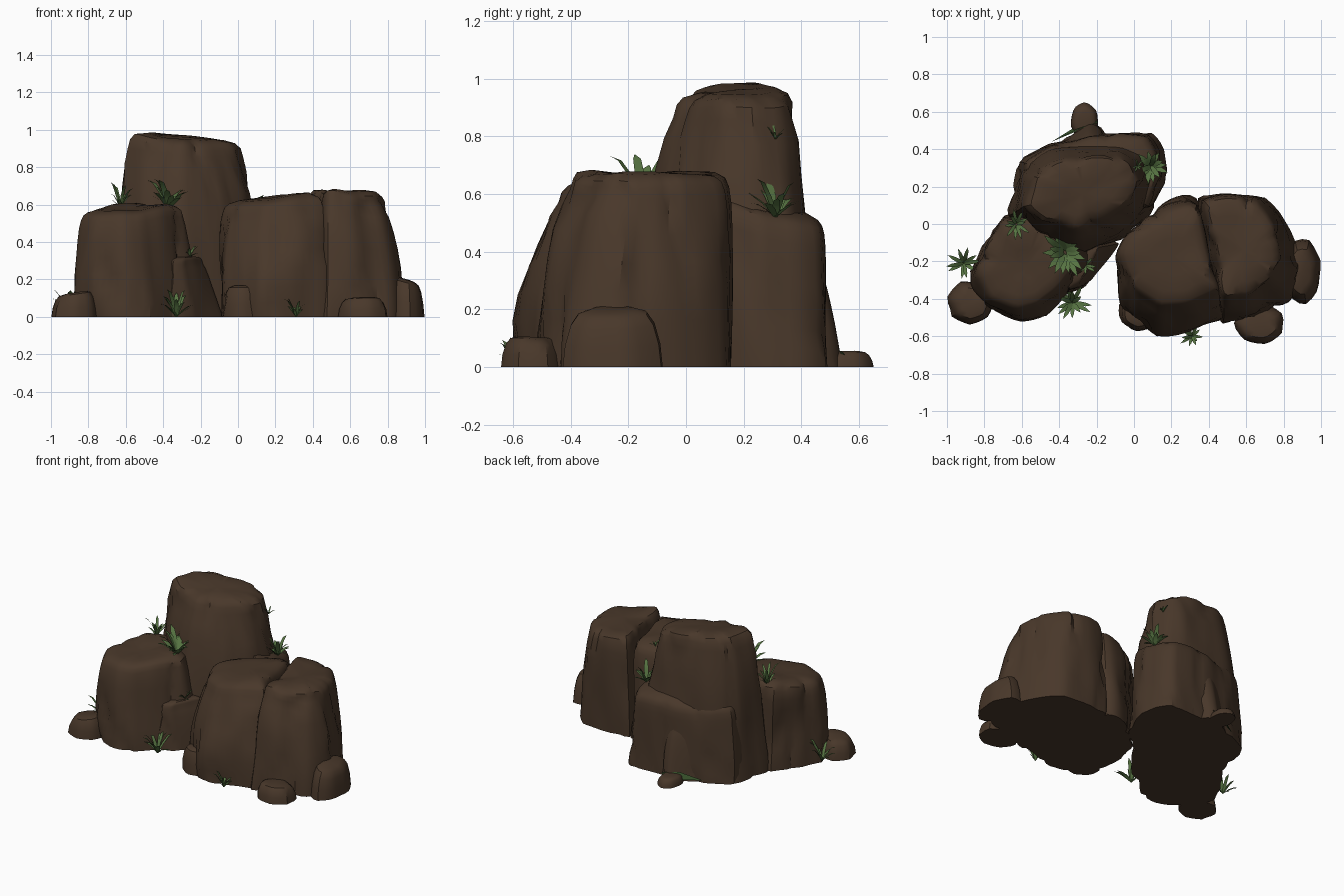
import bpy, bmesh, math, random
from mathutils import Vector, noise

cube = bpy.data.objects.get("Cube")
if cube:
    bpy.data.objects.remove(cube, do_unlink=True)
random.seed(4)


def material(name, rgb):
    mat = bpy.data.materials.new(name)
    mat.use_nodes = True
    mat.diffuse_color = (*rgb, 1)
    shader = next(n for n in mat.node_tree.nodes if n.type == 'BSDF_PRINCIPLED')
    shader.inputs["Base Color"].default_value = (*rgb, 1)
    shader.inputs["Roughness"].default_value = 0.9
    return mat


STONE = material("brown stone", (0.066, 0.039, 0.023))
LEAF = material("leaf green", (0.095, 0.175, 0.055))
MOSS = material("moss green", (0.04, 0.085, 0.025))


def finish(name, bm, mat, angle=35):
    mesh = bpy.data.meshes.new(name)
    bm.to_mesh(mesh)
    bm.free()
    mesh.materials.append(mat)
    obj = bpy.data.objects.new(name, mesh)
    bpy.context.collection.objects.link(obj)
    bpy.ops.object.select_all(action='DESELECT')
    obj.select_set(True)
    bpy.context.view_layer.objects.active = obj
    bpy.ops.object.shade_smooth_by_angle(angle=math.radians(angle))


def resample(points, count):
    """Even spacing around a closed outline, with slightly softened corners."""
    pts = [Vector(p) for p in points]
    pairs = list(zip(pts, pts[1:] + pts[:1]))
    step = sum((b - a).length for a, b in pairs) / count
    result, travelled = [], 0.0
    for a, b in pairs:
        length = (b - a).length
        while len(result) < count and len(result) * step < travelled + length:
            result.append(a.lerp(b, (len(result) * step - travelled) / length))
        travelled += length
    return [(result[i - 1] + result[i] * 4 + result[(i + 1) % count]) / 6
            for i in range(count)]


# Each profile row is height fraction, blend toward the top, shrink
CLIFF = [(0, 0, 1), (.12, .12, 1), (.25, .25, 1), (.4, .4, 1), (.55, .56, 1),
         (.7, .72, 1), (.82, .87, 1), (.9, 1, .99), (.95, 1, .95),
         (.98, 1, .87), (1, 1, .68), (1, 1, .35)]
BOULDER = [(0, 0, 1), (.4, 0, .95), (.75, 0, .84), (.93, 0, .7), (1, 0, .45)]


def rock(name, outline, height, top=None, scale=(1, 1), tilt=(0, 0),
         rough=0.022, bulge=1, profile=CLIFF, count=56):
    base = resample(outline, count)
    xs, ys = [p[0] for p in outline], [p[1] for p in outline]
    centre = Vector(((min(xs) + max(xs)) / 2, (min(ys) + max(ys)) / 2))
    top = Vector(top) if top else centre
    bm = bmesh.new()

    def place(p, frac):
        # Tall vertical ridges, plus narrow crevices
        q = Vector((p.x * 5, p.y * 5, frac * height * 2.5 + len(name)))
        bump = noise.noise(q)
        crack = max(0, 1 - 9 * abs(noise.noise(q * 0.7 + Vector((7, 3, 1)))))
        away = p - top
        if away.length > 0:
            p = p + away.normalized() * rough * (bump - 0.8 * crack)
        lift = height + tilt[0] * (p.x - top.x) + tilt[1] * (p.y - top.y)
        return bm.verts.new((p.x, p.y, frac * (lift + bump * rough)))

    rings = []
    for frac, blend, shrink in profile:
        blend = blend ** bulge
        mid = centre.lerp(top, blend)
        ring = []
        for p in base:
            d = (p - centre) * shrink
            d.x *= 1 + (scale[0] - 1) * blend
            d.y *= 1 + (scale[1] - 1) * blend
            ring.append(place(mid + d, frac))
        rings.append(ring)
    for low, high in zip(rings, rings[1:]):
        for i in range(count):
            j = (i + 1) % count
            bm.faces.new((low[i], low[j], high[j], high[i]))
    peak = place(top.copy(), 1)
    for i in range(count):
        bm.faces.new((rings[-1][i], rings[-1][(i + 1) % count], peak))
    bm.faces.new(rings[0][::-1])
    bmesh.ops.recalc_face_normals(bm, faces=bm.faces)
    finish(name, bm, STONE)


def stone(name, x, y, rx, ry, height, turn=0, lean=(0, 0)):
    """Small worn boulder with a seven-sided plan."""
    outline = []
    for i in range(7):
        a = math.tau * i / 7 + turn
        outline.append((x + rx * 1.06 * math.cos(a), y + ry * 1.06 * math.sin(a)))
    rock(name, outline, height, tilt=lean, rough=0.012, profile=BOULDER, count=21)


def tuft(name, x, y, z, reach, height, blades=12):
    """Fan of arching tapered blades."""
    bm = bmesh.new()
    for i in range(blades):
        a = math.tau * (i + random.uniform(-.3, .3)) / blades
        out = Vector((math.cos(a), math.sin(a), 0))
        side = Vector((-out.y, out.x, 0)) * reach * 0.12
        r = reach * random.uniform(.5, 1.1)
        h = height * random.uniform(.35, 1.1)
        rows = []
        for t, w in ((0, .5), (.35, 1), (.7, .8), (1, .03)):
            mid = Vector((x, y, z)) + out * r * t
            mid.z += h * math.sin(t * 1.6)
            rows.append([bm.verts.new(mid + side * w * s) for s in (-1, 1)])
        for (p, q), (r2, s2) in zip(rows, rows[1:]):
            bm.faces.new((p, q, s2, r2))
    finish(name, bm, LEAF)


# Left formation: tall pillar, rear ledge and buttress, front shoulder
rock("tall_pillar",
     [(-.68, .04), (-.62, .32), (-.45, .43), (-.25, .48), (0, .47), (.11, .41),
      (.17, .25), (.11, .07), (-.06, -.1), (-.3, -.2), (-.56, -.1)],
     .965, top=(-.275, .16), scale=(.72, .64), tilt=(-.07, 0), rough=.028,
     bulge=1.2)
rock("rear_ledge",
     [(-.6, .15), (-.61, .34), (-.45, .44), (-.25, .49), (.1, .49), (.16, .4),
      (.18, .25), (.1, .08), (-.2, .1)],
     .56, top=(-.22, .28), scale=(.93, .93), tilt=(0, -.3))
rock("rear_buttress",
     [(-.44, .4), (-.36, .47), (-.24, .55), (-.18, .53), (-.12, .42)],
     .38, top=(-.26, .43), scale=(.7, .5), rough=.01, count=30)
rock("front_shoulder",
     [(-.7, .06), (-.82, -.12), (-.88, -.28), (-.8, -.46), (-.6, -.52),
      (-.47, -.5), (-.35, -.38), (-.2, -.22), (-.3, .05)],
     .585, top=(-.57, -.22), scale=(.83, .86), tilt=(.03, .05), rough=.03,
     bulge=1.3)
rock("shoulder_lump",
     [(-.4, -.2), (-.37, -.38), (-.26, -.35), (-.17, -.23), (-.07, -.1),
      (-.2, -.05)],
     .31, top=(-.28, -.22), scale=(.55, .8), count=36)

# Right formation: two blocks divided by a cleft
rock("cleft_left_block",
     [(-.11, -.2), (-.07, -.08), (.05, .03), (.17, .12), (.28, .16), (.35, .13),
      (.37, 0), (.42, -.25), (.48, -.5), (.3, -.58), (.12, -.61), (-.06, -.46)],
     .64, top=(.2, -.17), scale=(.94, .76), tilt=(.13, .03), rough=.026,
     bulge=1.9)
rock("cleft_right_block",
     [(.33, .15), (.5, .17), (.7, .15), (.78, .07), (.86, -.08), (.9, -.25),
      (.84, -.41), (.65, -.51), (.46, -.54), (.4, -.25), (.34, 0)],
     .675, top=(.59, -.14), scale=(.77, .8), tilt=(-.08, 0), rough=.028,
     bulge=1.3)

# Loose boulders around the foot
stone("left_boulder", -.875, -.42, .125, .12, .13, .2, (.1, 0))
stone("front_boulder", .67, -.53, .14, .11, .105, .5)
stone("right_boulder", .9, -.25, .1, .18, .2, .3, (-.3, .05))
stone("cleft_boulder", .03, -.47, .11, .1, .16, .1)
stone("rear_boulder", -.265, .545, .075, .11, .055, .6)

# Grass tufts on ledges and at the foot
tuft("shoulder_grass", -.37, -.15, .58, .15, .15, 18)
tuft("shoulder_side_grass", -.63, 0, .58, .08, .13, 11)
tuft("ledge_grass", .09, .31, .52, .12, .13, 14)
tuft("pillar_grass", .02, .31, .79, .04, .05, 6)
tuft("left_foot_grass", -.91, -.21, .04, .09, .13, 10)
tuft("front_foot_grass", -.33, -.42, 0, .1, .15, 13)
tuft("lump_grass", -.26, -.22, .32, .07, .06, 8)
tuft("cleft_foot_grass", .31, -.6, 0, .07, .1, 10)

# Moss strip along the rear foot
bm = bmesh.new()
strip = [(-.44, .44, .02), (-.24, .565, .02), (-.19, .545, .05), (-.3, .51, .07)]
bm.faces.new([bm.verts.new(p) for p in strip])
finish("rear_moss", bm, MOSS)
